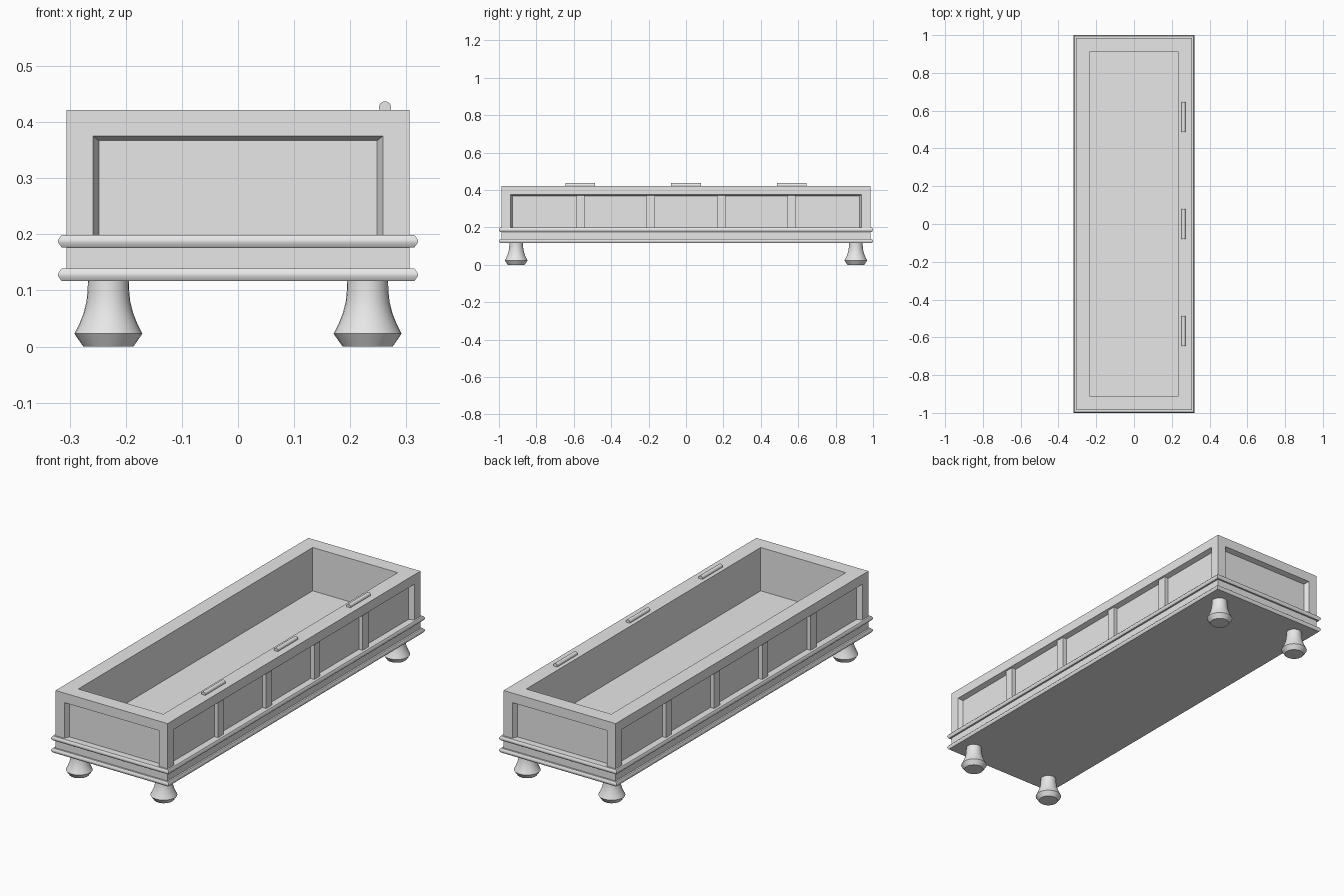
import bpy, bmesh, math
from mathutils import Vector

if "Cube" in bpy.data.objects:
    bpy.data.objects.remove(bpy.data.objects["Cube"])

grey = bpy.data.materials.new("plain_grey")
grey.use_nodes = True
grey.diffuse_color = (0.8, 0.8, 0.8, 1)
grey.node_tree.nodes["Principled BSDF"].inputs["Base Color"].default_value = (0.8, 0.8, 0.8, 1)

HX, HY = 0.306, 0.9855            # half size of the chest body
INX, INY = 0.232, 0.914           # half size of the opening
BASE_TOP, TOP, FLOOR = 0.199, 0.422, 0.208
DEPTH, SLOPE = 0.025, 0.01        # panel recess


def finish(bm, name, smooth=None):
    bmesh.ops.remove_doubles(bm, verts=bm.verts, dist=1e-5)
    bmesh.ops.recalc_face_normals(bm, faces=bm.faces)
    mesh = bpy.data.meshes.new(name)
    bm.to_mesh(mesh)
    bm.free()
    mesh.materials.append(grey)
    obj = bpy.data.objects.new(name, mesh)
    bpy.context.collection.objects.link(obj)
    if smooth:
        bpy.ops.object.select_all(action="DESELECT")
        obj.select_set(True)
        bpy.context.view_layer.objects.active = obj
        bpy.ops.object.shade_smooth_by_angle(angle=math.radians(smooth))
    return obj


def face(bm, points):
    return bm.faces.new([bm.verts.new(p) for p in points])


def rect(hx, hy, z):
    return [(-hx, -hy, z), (hx, -hy, z), (hx, hy, z), (-hx, hy, z)]


def bridge(bm, a, b):
    n = len(a)
    for i in range(n):
        j = (i + 1) % n
        face(bm, [a[i], a[j], b[j], b[i]])


def box(name, centre, size):
    bm = bmesh.new()
    bmesh.ops.create_cube(bm, size=1)
    for v in bm.verts:
        v.co = Vector(centre) + Vector(c * s for c, s in zip(v.co, size))
    return finish(bm, name)


def recessed_side(bm, half, out, place):
    """Frame face with a sloped recess that runs down to the base."""
    r, ri = half - 0.048, half - 0.048 - SLOPE
    zr, zi = 0.375, 0.375 - SLOPE * 0.8
    edge = [(-r, BASE_TOP), (-r, zr), (r, zr), (r, BASE_TOP)]
    inner = [(-ri, BASE_TOP), (-ri, zi), (ri, zi), (ri, BASE_TOP)]
    outer = [(half, BASE_TOP), (half, TOP), (-half, TOP), (-half, BASE_TOP)]
    front = [place(u, out, z) for u, z in edge]
    back = [place(u, out - DEPTH, z) for u, z in inner]
    face(bm, front + [place(u, out, z) for u, z in outer])
    for i in range(3):
        face(bm, [front[i], front[i + 1], back[i + 1], back[i]])
    face(bm, back)


# Open chest body with recessed panels on all four sides
bm = bmesh.new()
for s in (-1, 1):
    recessed_side(bm, HX, HY, lambda u, d, z: (u, s * d, z))
    recessed_side(bm, HY, HX, lambda u, d, z: (s * d, u, z))
bridge(bm, rect(HX, HY, TOP), rect(INX, INY, TOP))
bridge(bm, rect(INX, INY, TOP), rect(INX, INY, FLOOR))
face(bm, rect(INX, INY, FLOOR))
finish(bm, "chest_body")

# Base band with a rounded moulding along its bottom and top
moulding = [(0.0085, 0), (0.0145, 0.0085), (0.0145, 0.0135), (0.0085, 0.022)]
profile = [(o, 0.117 + z) for o, z in moulding] + [(0, 0.139), (0, 0.177)]
profile += [(o, 0.177 + z) for o, z in moulding]
bm = bmesh.new()
loops = [rect(HX + o, HY + o, z) for o, z in profile]
for a, b in zip(loops, loops[1:]):
    bridge(bm, a, b)
face(bm, loops[0])
face(bm, loops[-1])
finish(bm, "base_moulding", 60 - 8)

# Upright dividers on the long sides
for side, s in (("left", 1), ("right", -1)):
    for i in range(4):
        y = (i - 1.5) * 0.376
        box(f"{side}_divider_{i + 1}", (s * (HX - 0.017), y, (BASE_TOP + 0.37) / 2),
            (0.024, 0.045, 0.37 - BASE_TOP))

# Turned feet
foot = [(0.0446, 0), (0.0606, 0.023), (0.052, 0.04), (0.044, 0.06),
        (0.039, 0.08), (0.037, 0.1), (0.0365, 0.118)]
SIDES = 24
for xn, sx in (("left", 1), ("right", -1)):
    for yn, sy in (("front", -1), ("back", 1)):
        bm = bmesh.new()
        rings = [[(sx * 0.231 + r * math.cos(math.tau * k / SIDES),
                   sy * 0.908 + r * math.sin(math.tau * k / SIDES), z)
                  for k in range(SIDES)] for r, z in foot]
        for a, b in zip(rings, rings[1:]):
            bridge(bm, a, b)
        face(bm, rings[0])
        face(bm, rings[-1])
        finish(bm, f"{yn}_{xn}_foot", 35)

# Hinge barrels along the left rim
for i in (-1, 0, 1):
    bm = bmesh.new()
    bmesh.ops.create_cone(bm, cap_ends=True, segments=16, radius1=0.011,
                          radius2=0.011, depth=0.158)
    for v in bm.verts:
        x, y, z = v.co
        v.co = (0.262 + x, i * 0.566 + z, 0.426 + y)
    finish(bm, f"hinge_barrel_{i + 2}", 35)
